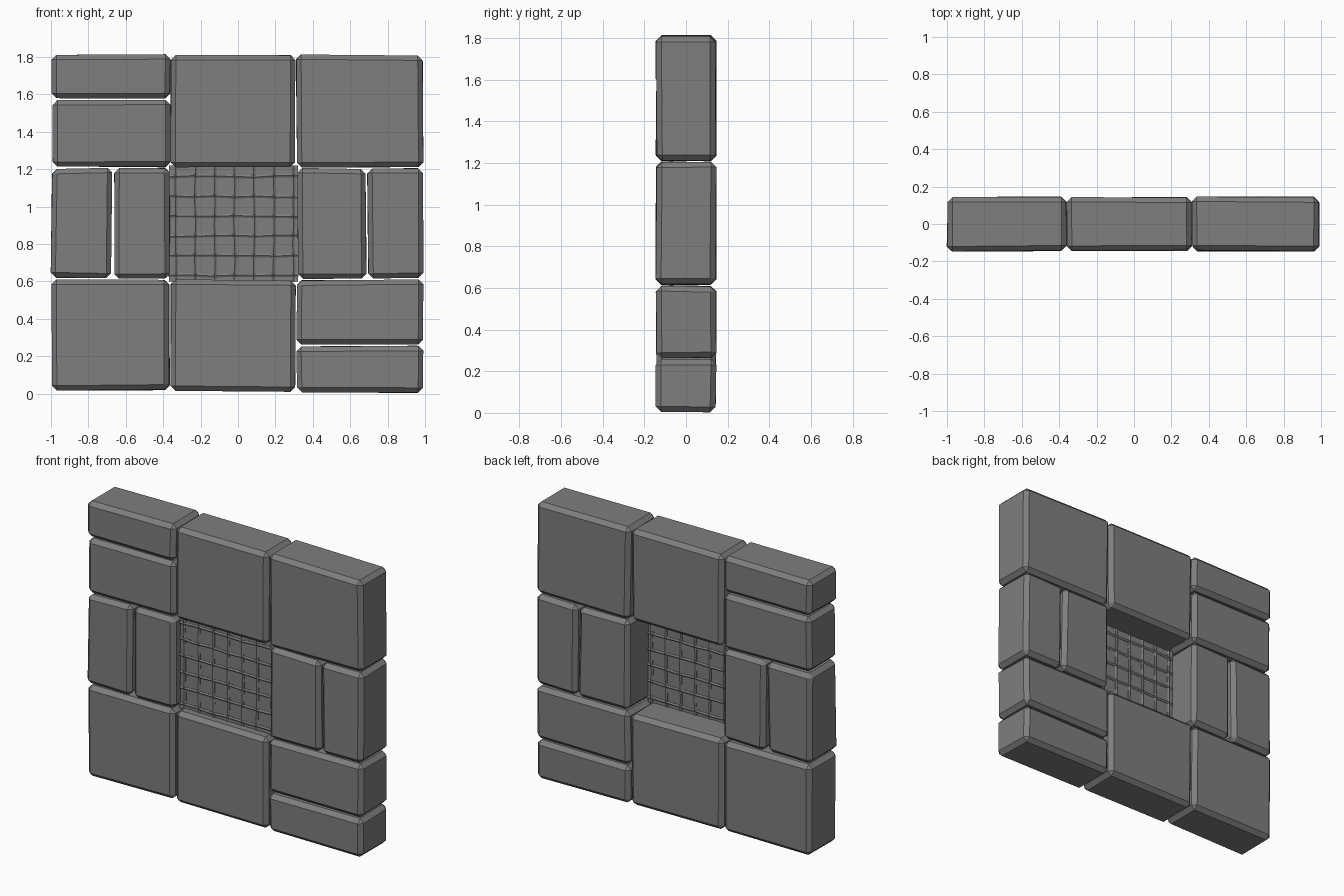
import bpy, bmesh, random
from mathutils import Vector

random.seed(4)
cube = bpy.data.objects.get("Cube")
if cube:
    bpy.data.objects.remove(cube)

stone = bpy.data.materials.new("stone_grey")
stone.use_nodes = True
GREY = (0.21, 0.21, 0.21, 1)
stone.diffuse_color = GREY
stone.node_tree.nodes["Principled BSDF"].inputs["Base Color"].default_value = GREY


def finish(name, bm):
    bmesh.ops.recalc_face_normals(bm, faces=bm.faces[:])
    mesh = bpy.data.meshes.new(name)
    bm.to_mesh(mesh)
    bm.free()
    mesh.materials.append(stone)
    obj = bpy.data.objects.new(name, mesh)
    bpy.context.collection.objects.link(obj)
    return obj


def block(name, x0, x1, z0, z1, lean=0.0, bevel=0.026, wobble=0.004):
    """Rough chamfered stone, with its top shifted sideways by lean."""
    bm = bmesh.new()
    bmesh.ops.create_cube(bm, size=1)
    for v in bm.verts:
        v.co = Vector(((x0 + x1) / 2 + v.co.x * (x1 - x0) + v.co.z * lean,
                       v.co.y * 0.286,
                       (z0 + z1) / 2 + v.co.z * (z1 - z0)))
        v.co += Vector([random.uniform(-wobble, wobble) for _ in range(3)])
    bmesh.ops.bevel(bm, geom=bm.edges[:], offset=bevel, segments=1,
                    affect='EDGES', profile=0.5)
    return finish(name, bm)


# Stones around the opening
block("top_left_upper_stone", -0.995, -0.364, 1.58, 1.812)
block("top_left_lower_stone", -0.993, -0.364, 1.212, 1.572)
block("top_middle_stone", -0.358, 0.306, 1.212, 1.812)
block("top_right_stone", 0.314, 0.988, 1.212, 1.81, -0.008)
block("middle_left_outer_stone", -0.995, -0.676, 0.62, 1.204, 0.008)
block("middle_left_inner_stone", -0.66, -0.363, 0.618, 1.204)
block("middle_right_inner_stone", 0.318, 0.682, 0.616, 1.204, -0.006)
block("middle_right_outer_stone", 0.694, 0.988, 0.618, 1.204)
block("bottom_left_stone", -0.994, -0.366, 0.02, 0.61)
block("bottom_middle_stone", -0.358, 0.306, 0.012, 0.608)
block("bottom_right_upper_stone", 0.314, 0.988, 0.264, 0.608)
block("bottom_right_lower_stone", 0.314, 0.988, 0.006, 0.254)

# Thin panel that closes the opening near the front
PANEL_Y = -0.07
bm = bmesh.new()
bmesh.ops.create_cube(bm, size=1)
for v in bm.verts:
    v.co = Vector((-0.025 + v.co.x * 0.69, PANEL_Y + v.co.y * 0.006, 0.91 + v.co.z * 0.62))
finish("window_panel", bm)


def bar(name, start, end, radius=0.011, sides=6, steps=6):
    """Slightly wavy bar swept along a straight line."""
    curve = bpy.data.curves.new(name, 'CURVE')
    curve.dimensions = '3D'
    curve.bevel_depth = radius
    curve.bevel_resolution = (sides - 4) // 2
    curve.use_fill_caps = True
    line = curve.splines.new('POLY')
    line.points.add(steps)
    for i, point in enumerate(line.points):
        co = Vector(start).lerp(Vector(end), i / steps)
        co += Vector((random.uniform(-1, 1), 0, random.uniform(-1, 1))) * 0.004
        point.co = (*co, 1)
    helper = bpy.data.objects.new(name, curve)
    bpy.context.collection.objects.link(helper)
    mesh = bpy.data.meshes.new_from_object(
        helper.evaluated_get(bpy.context.evaluated_depsgraph_get()))
    bpy.data.objects.remove(helper)
    mesh.materials.clear()
    mesh.materials.append(stone)
    for poly in mesh.polygons:
        poly.use_smooth = False
    mesh.name = name
    bpy.context.collection.objects.link(bpy.data.objects.new(name, mesh))


# Lattice of bars, showing on both sides of the panel
for i in range(7):
    x = -0.335 + i * 0.105
    bar(f"upright_bar_{i + 1}", (x, PANEL_Y, 0.6), (x, PANEL_Y, 1.22))
for i in range(6):
    z = 0.632 + i * 0.106
    bar(f"cross_bar_{i + 1}", (-0.37, PANEL_Y, z), (0.325, PANEL_Y, z))
